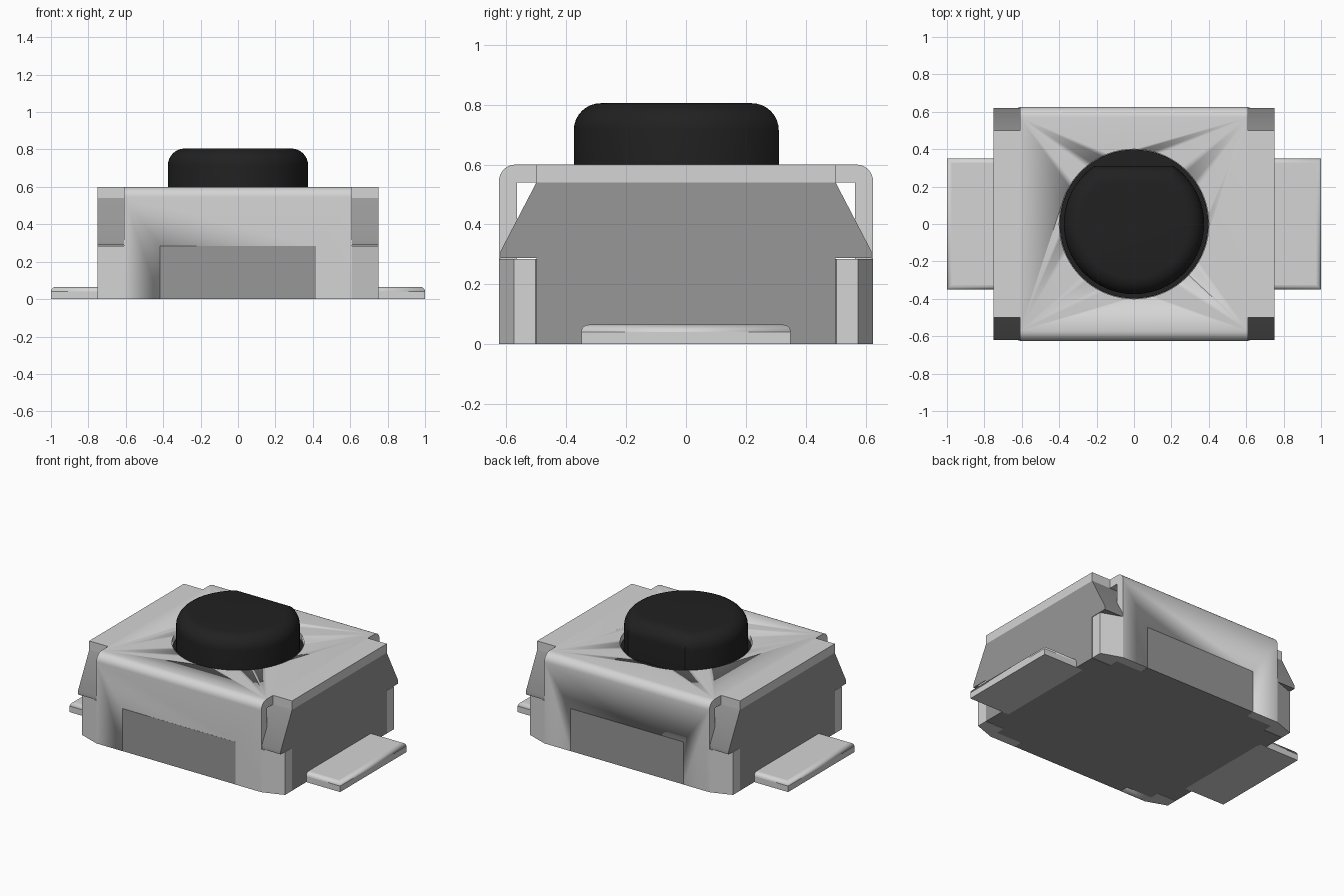
import bpy, bmesh, math
from mathutils import Vector

if "Cube" in bpy.data.objects:
    bpy.data.objects.remove(bpy.data.objects["Cube"])


def material(name, v):
    m = bpy.data.materials.new(name)
    m.diffuse_color = (v, v, v, 1)
    m.use_nodes = True
    m.node_tree.nodes["Principled BSDF"].inputs["Base Color"].default_value = m.diffuse_color
    return m


METAL = material("light metal", 0.66)
PLASTIC = material("grey plastic", 0.31)
BLACK = material("black rubber", 0.015)


def finish(bm, name, mat, angle=30):
    bmesh.ops.recalc_face_normals(bm, faces=bm.faces[:])
    me = bpy.data.meshes.new(name)
    bm.to_mesh(me)
    bm.free()
    ob = bpy.data.objects.new(name, me)
    bpy.context.collection.objects.link(ob)
    if mat:
        me.materials.append(mat)
    bpy.ops.object.select_all(action='DESELECT')
    ob.select_set(True)
    bpy.context.view_layer.objects.active = ob
    bpy.ops.object.shade_smooth_by_angle(angle=math.radians(angle))
    return ob


def extrude(name, points, axis, lo, hi, mat):
    """Extrude a closed outline along x (points are y, z) or z (points are x, y)."""
    bm = bmesh.new()
    place = (lambda p: (lo, p[0], p[1])) if axis == 'x' else (lambda p: (p[0], p[1], lo))
    step = Vector((hi - lo, 0, 0)) if axis == 'x' else Vector((0, 0, hi - lo))
    face = bm.faces.new([bm.verts.new(place(p)) for p in points])
    res = bmesh.ops.extrude_face_region(bm, geom=[face])
    moved = [v for v in res['geom'] if isinstance(v, bmesh.types.BMVert)]
    bmesh.ops.translate(bm, verts=moved, vec=step)
    # keep the starting cap so the solid is closed
    if not face.is_valid:
        bm.faces.new([v for v in bm.verts if v not in moved])
    return finish(bm, name, mat)


def rect(x0, x1, y0, y1):
    return [(x0, y0), (x1, y0), (x1, y1), (x0, y1)]


def cut(ob, cutter):
    mod = ob.modifiers.new("cut", 'BOOLEAN')
    mod.operation, mod.solver, mod.object = 'DIFFERENCE', 'EXACT', cutter
    bpy.ops.object.select_all(action='DESELECT')
    ob.select_set(True)
    bpy.context.view_layer.objects.active = ob
    bpy.ops.object.modifier_apply(modifier="cut")
    bpy.data.objects.remove(cutter)


def circle(r, n=72):
    return [(r * math.cos(2 * math.pi * i / n), r * math.sin(2 * math.pi * i / n)) for i in range(n)]


W, D, H = 0.75, 0.625, 0.60      # half width, half depth, cover height
LIP, LEG, T = 0.61, 0.285, 0.06  # cover wall half width, leg height, sheet thickness

# Plastic housing with sloped shoulders overhanging the corner legs
half = [(0.5, 0), (0.5, LEG + 0.003), (0.62, LEG + 0.003), (0.62, 0.31), (0.5, 0.54)]
extrude("housing", half + [(-y, z) for y, z in reversed(half)], 'x', -W, W, PLASTIC)

# Housing blocks showing through the front and back windows
for s, side in ((-1, "front"), (1, "back")):
    pts = [(LIP, 0.5), (LIP, D - T), (0.417, D - T), (0.417, D - 0.001)]
    pts = pts + [(-x, y) for x, y in reversed(pts)]
    extrude(side + "_window_block", [(x, s * y) for x, y in pts], 'z', 0, LEG - 0.001, PLASTIC)

# Bent sheet cover: rounded outside, square inside
R = 0.055
arc = [(D - R + R * math.cos(a), H - R + R * math.sin(a))
       for a in (math.pi / 2 * i / 8 for i in range(9))]
outer = [(D, 0)] + arc
outer += [(-y, z) for y, z in reversed(outer)]
inner = [(-(D - T), 0), (-(D - T), H - T), (D - T, H - T), (D - T, 0)]
cover = extrude("cover", outer + inner, 'x', -LIP, LIP, METAL)
cut(cover, extrude("hole_cutter", circle(0.4), 'z', 0.45, 0.8, None))
cut(cover, extrude("window_cutter", rect(-0.418, 0.418, -1, 1), 'z', -0.1, LEG, None))

for s, side in ((-1, "left"), (1, "right")):
    # Flat cover ends
    extrude(side + "_cover_end", rect(s * LIP, s * W, -0.5, 0.5), 'z', H - T, H, METAL)

    # Corner legs angled in towards the sides
    for t, end in ((-1, "front"), (1, "back")):
        leg = [(LIP, 0.503), (LIP, D), (W, D - 0.05), (W, 0.503)]
        extrude(f"{end}_{side}_leg", [(s * x, t * y) for x, y in leg], 'z', 0, LEG, METAL)

    # Solder terminal with rounded upper edges
    pad = extrude(side + "_terminal", rect(s * 0.70, s * 1.0, -0.35, 0.35), 'z', 0, 0.065, METAL)
    bm = bmesh.new()
    bm.from_mesh(pad.data)
    top = [e for e in bm.edges if all(v.co.z > 0.06 for v in e.verts)
           and any(abs(v.co.x) > 0.9 for v in e.verts)]
    bmesh.ops.bevel(bm, geom=top, offset=0.025, segments=5, profile=0.5, affect='EDGES')
    bm.to_mesh(pad.data)
    bm.free()

# Button skirt at the bottom of the round opening
extrude("button_skirt", circle(0.398), 'z', 0.535, 0.56, BLACK)


# Button: round with one flat side and a rounded top rim
def d_outline(inset, n=72):
    r, f = 0.375 - inset, 0.31 - inset
    a0 = math.pi - math.asin(f / r)
    sweep = math.pi + 2 * math.asin(f / r)
    return [(r * math.cos(a0 + sweep * i / n), r * math.sin(a0 + sweep * i / n)) for i in range(n + 1)]


F, TOP = 0.09, 0.805
levels = [(0, 0.55)] + [(F - F * math.cos(a), TOP - F + F * math.sin(a))
                        for a in (math.pi / 2 * i / 8 for i in range(9))]
bm = bmesh.new()
rings = [[bm.verts.new((x, y, z)) for x, y in d_outline(i)] for i, z in levels]
for a, b in zip(rings, rings[1:]):
    for i in range(len(a)):
        j = (i + 1) % len(a)
        bm.faces.new((a[i], a[j], b[j], b[i]))
bm.faces.new(rings[-1])
bm.faces.new(rings[0][::-1])
finish(bm, "button", BLACK)
